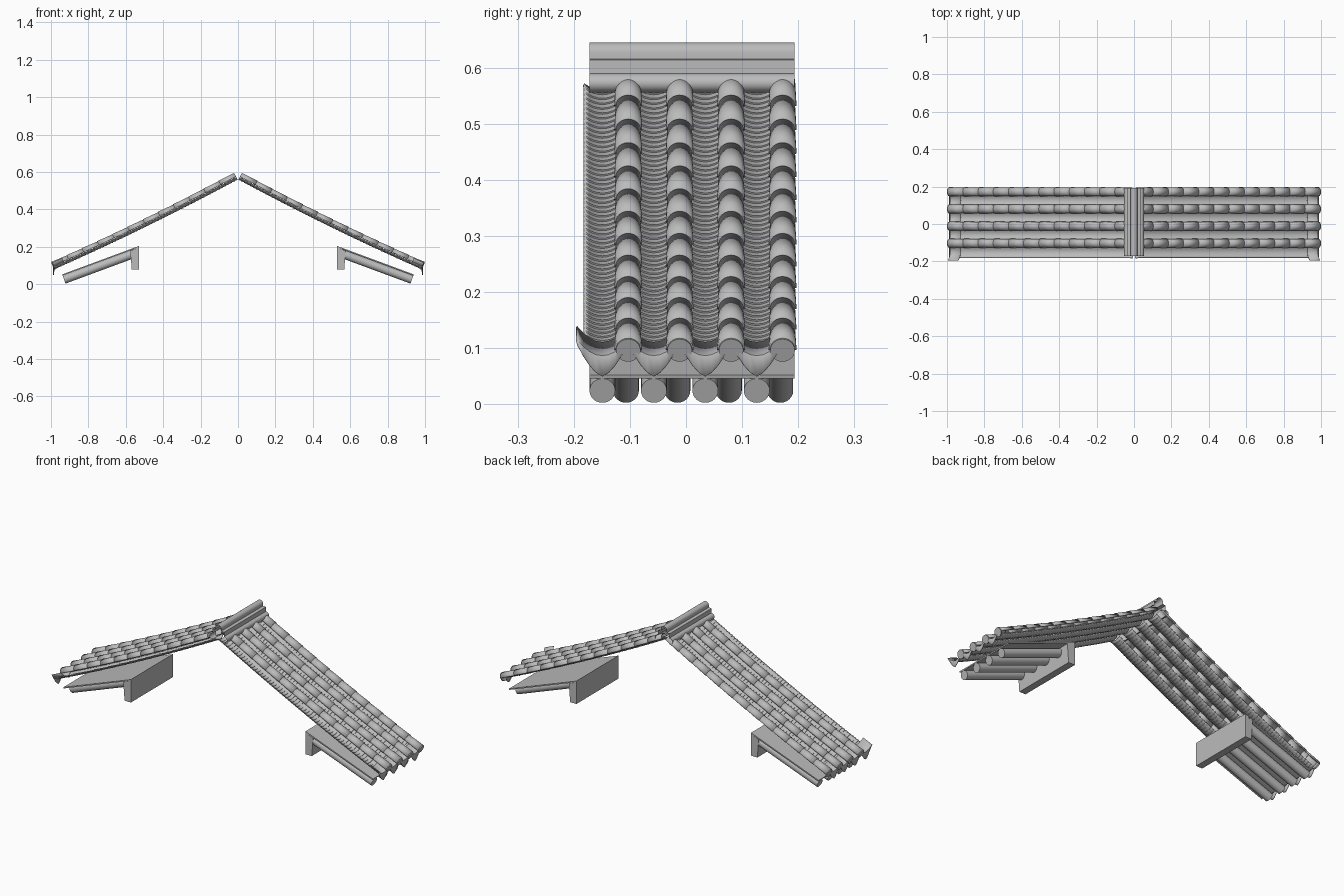
import bpy, bmesh, math
from mathutils import Vector

if "Cube" in bpy.data.objects:
    bpy.data.objects.remove(bpy.data.objects["Cube"])

grey = bpy.data.materials.new("clay grey")
grey.use_nodes = True
COLOUR = (0.5, 0.5, 0.5, 1)
grey.diffuse_color = COLOUR
grey.node_tree.nodes["Principled BSDF"].inputs["Base Color"].default_value = COLOUR

PITCH = 0.0917                                   # spacing of tile rows
COVER_Y = [-0.103 + PITCH * i for i in range(4)]
PAN_Y = [-0.149 + PITCH * i for i in range(4)]
RAFTER_Y = {1: PAN_Y, -1: [y + 0.042 for y in PAN_Y]}
TOP_X, EAVE_X = 0.02, 0.995


def slope(x, drop):
    """Point on the sagging roof line, and its normal, lowered by drop."""
    u = 1 - x
    normal = Vector((0.44 + 0.1 * u, 0, 1)).normalized()
    return Vector((x, 0, 0.113 + 0.44 * u + 0.05 * u * u)) - normal * drop, normal


def add_object(name, bm, mirror=False, thick=0.0, smooth=True):
    mesh = bpy.data.meshes.new(name)
    bm.to_mesh(mesh)
    bm.free()
    mesh.materials.append(grey)
    ob = bpy.data.objects.new(name, mesh)
    bpy.context.collection.objects.link(ob)
    if smooth:
        bpy.ops.object.select_all(action="DESELECT")
        ob.select_set(True)
        bpy.context.view_layer.objects.active = ob
        bpy.ops.object.shade_smooth_by_angle(angle=math.radians(35))
    if thick:
        mod = ob.modifiers.new("Thickness", "SOLIDIFY")
        mod.thickness, mod.offset = thick, -1
    if mirror:
        mod = ob.modifiers.new("Mirror", "MIRROR")
        mod.use_mirror_merge = False
    return ob


def skin(bm, rows):
    """Join neighbouring rows of points with quads."""
    grid = [[bm.verts.new(p) for p in row] for row in rows]
    for a, b in zip(grid, grid[1:]):
        for i in range(len(a) - 1):
            bm.faces.new((a[i], b[i], b[i + 1], a[i + 1]))


def prism(bm, outline, y0, y1):
    """Extrude an x, z outline along y."""
    face = bm.faces.new([bm.verts.new((x, y0, z)) for x, z in outline])
    new = bmesh.ops.extrude_face_region(bm, geom=[face])["geom"]
    bmesh.ops.translate(bm, vec=(0, y1 - y0, 0),
                        verts=[v for v in new if isinstance(v, bmesh.types.BMVert)])
    bmesh.ops.recalc_face_normals(bm, faces=bm.faces)


# Half-round cover tiles, flared toward the eave
COVERS = 12
step = (EAVE_X - TOP_X) / COVERS
for row, cy in enumerate(COVER_Y):
    bm = bmesh.new()
    for k in range(COVERS):
        rows = []
        for x, r in ((TOP_X + step * k, 0.0185), (TOP_X + step * (k + 1), 0.021)):
            centre, n = slope(x, 0.02)
            rows.append([centre + n * r * math.sin(a) + Vector((0, cy + r * math.cos(a), 0))
                         for a in (math.pi * i / 12 for i in range(13))])
        skin(bm, rows)
    add_object(f"cover_tile_row_{row + 1}", bm, mirror=True, thick=0.004)

    # Round end disc closing the row
    bm = bmesh.new()
    centre, n = slope(EAVE_X, 0.019)
    disc = bmesh.ops.create_cone(bm, cap_ends=True, segments=24, radius1=0.022,
                                 radius2=0.022, depth=0.008)
    along = Vector((n.z, 0, -n.x))
    turn = along.to_track_quat("Z", "Y").to_matrix()
    bmesh.ops.rotate(bm, verts=disc["verts"], cent=(0, 0, 0), matrix=turn)
    bmesh.ops.translate(bm, verts=disc["verts"], vec=centre + Vector((0, cy, 0)))
    add_object(f"eave_disc_{row + 1}", bm, mirror=True)

# Concave pan tiles, closely overlapped in small steps
PANS = 60
step = (EAVE_X - TOP_X) / PANS
ACROSS = [i / 4 - 1 for i in range(9)]
for row, cy in enumerate(PAN_Y):
    bm = bmesh.new()
    rows = []
    for k in range(PANS):
        for x, drop in ((TOP_X + step * k, 0.036), (TOP_X + step * (k + 1), 0.033)):
            base, n = slope(x, drop)
            rows.append([base + n * 0.013 * v * v + Vector((0, cy + 0.032 * v, 0))
                         for v in ACROSS])
    skin(bm, rows)
    add_object(f"pan_tile_row_{row + 1}", bm, mirror=True, thick=0.004)

    # Wide eave tile with a hanging pointed lip
    bm = bmesh.new()
    rows = []
    for x in (0.94, EAVE_X):
        base, n = slope(x, 0.031)
        rows.append([base + n * 0.031 * v * v + Vector((0, cy + 0.045 * v, 0))
                     for v in ACROSS])
    rows.append([Vector((0.988, cy + 0.045 * v, 0.05 + 0.055 * abs(v) ** 1.5))
                 for v in ACROSS])
    skin(bm, rows)
    add_object(f"drip_tile_{row + 1}", bm, mirror=True, thick=0.003)

# Ridge: round cap, stepped courses and rounded skirts, open at the ends
half = [(0.018 * math.sin(a), 0.627 + 0.018 * math.cos(a))
        for a in (math.pi / 2 * i / 6 for i in range(7))]
half += [(0.018, 0.616), (0.035, 0.614), (0.035, 0.59)]
half += [(0.035 + 0.018 * math.sin(a), 0.573 + 0.017 * math.cos(a))
         for a in (math.pi * i / 10 for i in range(1, 11))]
profile = [(-x, z) for x, z in reversed(half[1:])] + half
bm = bmesh.new()
skin(bm, [[(x, y, z) for x, z in profile] for y in (0.193, -0.172)])
bmesh.ops.recalc_face_normals(bm, faces=bm.faces)
add_object("ridge_cap", bm)

# Round rafters carrying the eave
start, end = Vector((0.93, 0, 0.0245)), Vector((0.55, 0, 0.165))
axis = end - start
for side, name in ((1, "left"), (-1, "right")):
    for i, cy in enumerate(RAFTER_Y[side]):
        bm = bmesh.new()
        bmesh.ops.create_cone(bm, cap_ends=True, segments=24, radius1=0.023,
                              radius2=0.023, depth=axis.length)
        d = Vector((axis.x * side, 0, axis.z))
        mid = (start + end) / 2
        bmesh.ops.rotate(bm, verts=bm.verts, cent=(0, 0, 0),
                         matrix=d.to_track_quat("Z", "Y").to_matrix())
        bmesh.ops.translate(bm, verts=bm.verts, vec=(mid.x * side, cy, mid.z))
        add_object(f"{name}_rafter_{i + 1}", bm)

# Thin board on the rafters, and the beam under their upper ends
bm = bmesh.new()
prism(bm, [(0.938, 0.046), (0.53, 0.197), (0.53, 0.204), (0.94, 0.052)], -0.172, 0.193)
add_object("eave_board", bm, mirror=True, smooth=False)
bm = bmesh.new()
prism(bm, [(0.53, 0.078), (0.568, 0.078), (0.576, 0.178), (0.53, 0.197)], -0.172, 0.193)
add_object("eave_beam", bm, mirror=True, smooth=False)
